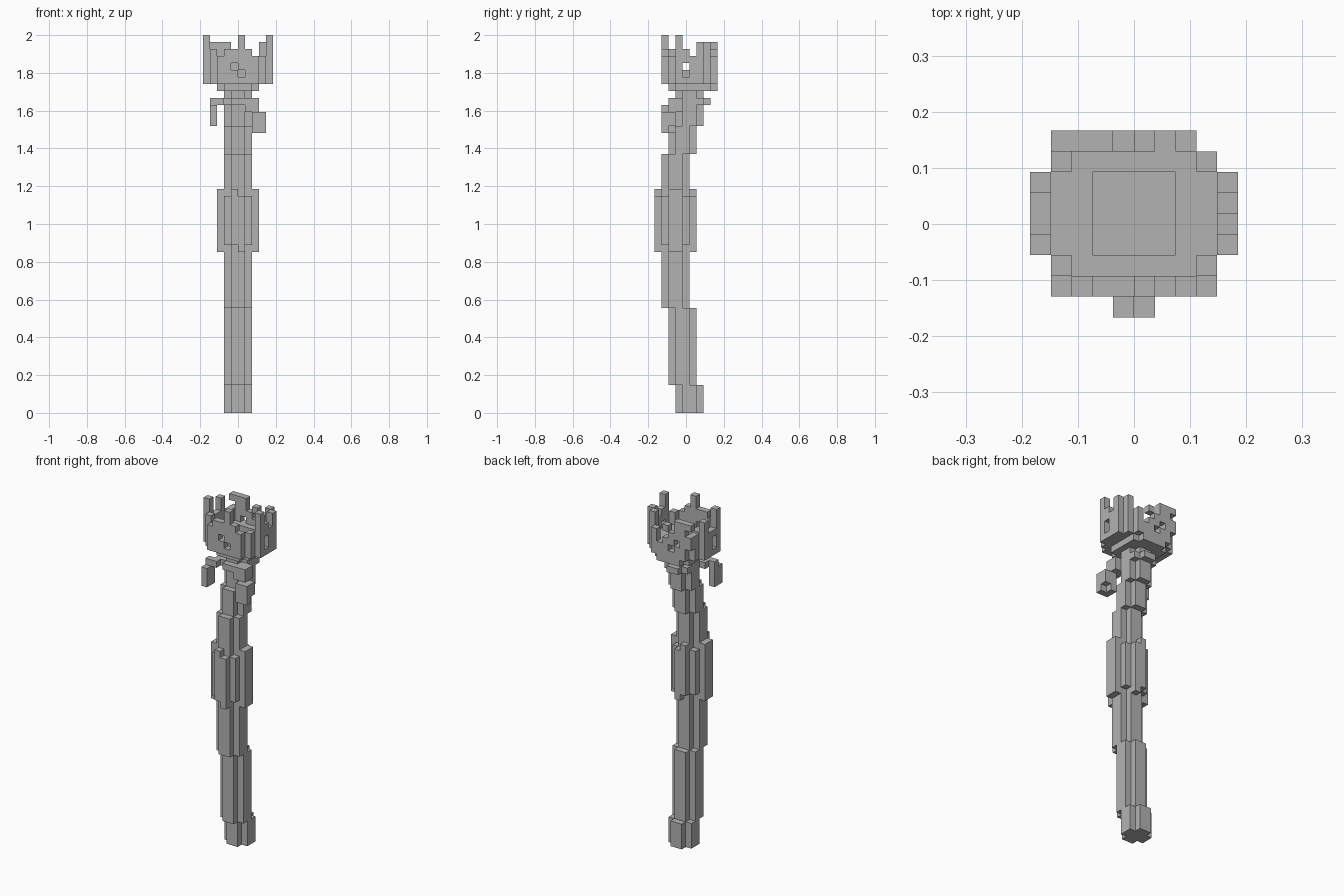
import bpy
import bmesh
from itertools import product
from mathutils import Vector

old = bpy.data.objects.get("Cube")
if old:
    bpy.data.objects.remove(old, do_unlink=True)

U = 2 / 54  # edge of one voxel

grey = bpy.data.materials.new("stone_grey")
grey.use_nodes = True
grey.diffuse_color = (0.45, 0.45, 0.45, 1)
grey.node_tree.nodes["Principled BSDF"].inputs["Base Color"].default_value = (0.45, 0.45, 0.45, 1)


def box(x, y, z):
    """Cells of a block given as half-open (start, end) ranges."""
    return set(product(range(*x), range(*y), range(*z)))


def plus(front, z):
    """Four-wide shaft segment with notched corners."""
    return box((-2, 2), (front + 1, front + 3), z) | box((-1, 1), (front, front + 4), z)


def mirror(cells):
    return cells | {(-1 - x, y, z) for x, y, z in cells}


def octagon(z):
    """One full layer of the crown outline."""
    return (box((-3, 3), (1, 9), (z, z + 1)) | box((-4, 4), (2, 8), (z, z + 1))
            | box((-5, 5), (3, 7), (z, z + 1)))


parts = {}

# Staggered shaft
parts["foot"] = plus(3, (0, 4))
parts["lower_shaft"] = plus(2, (4, 15))
parts["middle_shaft"] = plus(1, (15, 37))
parts["upper_shaft"] = plus(2, (37, 41))
parts["neck"] = plus(3, (41, 46))

# Swollen grip with uneven plate ends
grip = mirror(box((2, 3), (2, 4), (23, 32)) | box((1, 2), (1, 5), (24, 31)))
grip |= box((-1, 0), (0, 6), (24, 32)) | box((0, 1), (0, 6), (23, 31))
parts["grip"] = grip

# Twigs below the crown
parts["collar"] = box((-2, 2), (3, 7), (44, 45)) | box((-1, 1), (2, 8), (44, 45))
parts["right_twig"] = (box((-4, -2), (2, 3), (44, 45)) | box((-4, -3), (2, 3), (41, 45))
                       | box((-4, -3), (1, 2), (41, 44)) | box((-3, -1), (3, 4), (44, 45)))
parts["left_twig"] = (box((1, 3), (2, 4), (43, 45)) | box((2, 3), (2, 3), (40, 44))
                      | box((2, 4), (1, 2), (40, 43)) | box((3, 4), (2, 3), (41, 43)))

# Crown floor, stepped underneath and hollowed in the middle
parts["crown_base"] = (box((-3, 3), (3, 8), (46, 47)) | box((-2, 2), (2, 9), (46, 47))
                       | octagon(47) | (octagon(48) - box((-2, 2), (3, 7), (48, 49))))


def wall(start, tops, place):
    """Ragged wall: one column per listed top height."""
    return {place(start + i, z) for i, top in enumerate(tops) for z in range(47, top)}


front = wall(-3, (51, 52, 52, 54, 52, 51), lambda i, z: (i, 1, z))
parts["front_wall"] = front - {(-1, 1, 49), (0, 1, 48)}
back = wall(-3, (52, 53, 51, 52, 50, 51), lambda i, z: (i, 8, z))
parts["back_wall"] = (back - {(-2, 8, 49), (1, 8, 49), (-1, 8, 48), (0, 8, 50)}) | {
    (-4, 8, 49), (-4, 8, 50), (-4, 8, 52), (-3, 8, 52)}
for name, x, tops in (("right_wall", -5, (54, 51, 51, 53)), ("left_wall", 4, (54, 52, 51, 53))):
    side = wall(3, tops, lambda i, z: (x, i, z))
    parts[name] = side - {(x, 4, 48), (x, 4, 49)}
parts["corner_posts"] = (box((-4, -3), (2, 3), (47, 52)) | box((3, 4), (2, 3), (47, 51))
                         | box((-4, -3), (7, 8), (47, 51)) | box((3, 4), (7, 8), (47, 53)))

# Open the wall holes through the floor rim behind them
holes = {(-1, 1, 48), (0, 1, 48), (-1, 8, 48), (-5, 4, 48), (4, 4, 48)}
parts["crown_base"] -= holes

# Emit only the exposed voxel faces, then merge coplanar ones
solid = set().union(*parts.values())
used = set()
for name, cells in parts.items():
    bm = bmesh.new()
    for cell in sorted(cells - used):
        for axis, side in product(range(3), (0, 1)):
            near = list(cell)
            near[axis] += 2 * side - 1
            if tuple(near) in solid:
                continue
            a, b = (axis + 1) % 3, (axis + 2) % 3
            ring = []
            for da, db in ((0, 0), (1, 0), (1, 1), (0, 1)):
                p = Vector(cell)
                p[axis] += side
                p[a] += da
                p[b] += db
                ring.append(bm.verts.new((p.x * U, (p.y - 4.5) * U, p.z * U)))
            bm.faces.new(ring if side else ring[::-1])
    used |= cells
    bmesh.ops.remove_doubles(bm, verts=bm.verts, dist=U / 100)
    bmesh.ops.dissolve_limit(bm, angle_limit=0.01, verts=bm.verts, edges=bm.edges)
    mesh = bpy.data.meshes.new(name)
    bm.to_mesh(mesh)
    bm.free()
    mesh.materials.append(grey)
    bpy.context.collection.objects.link(bpy.data.objects.new(name, mesh))
